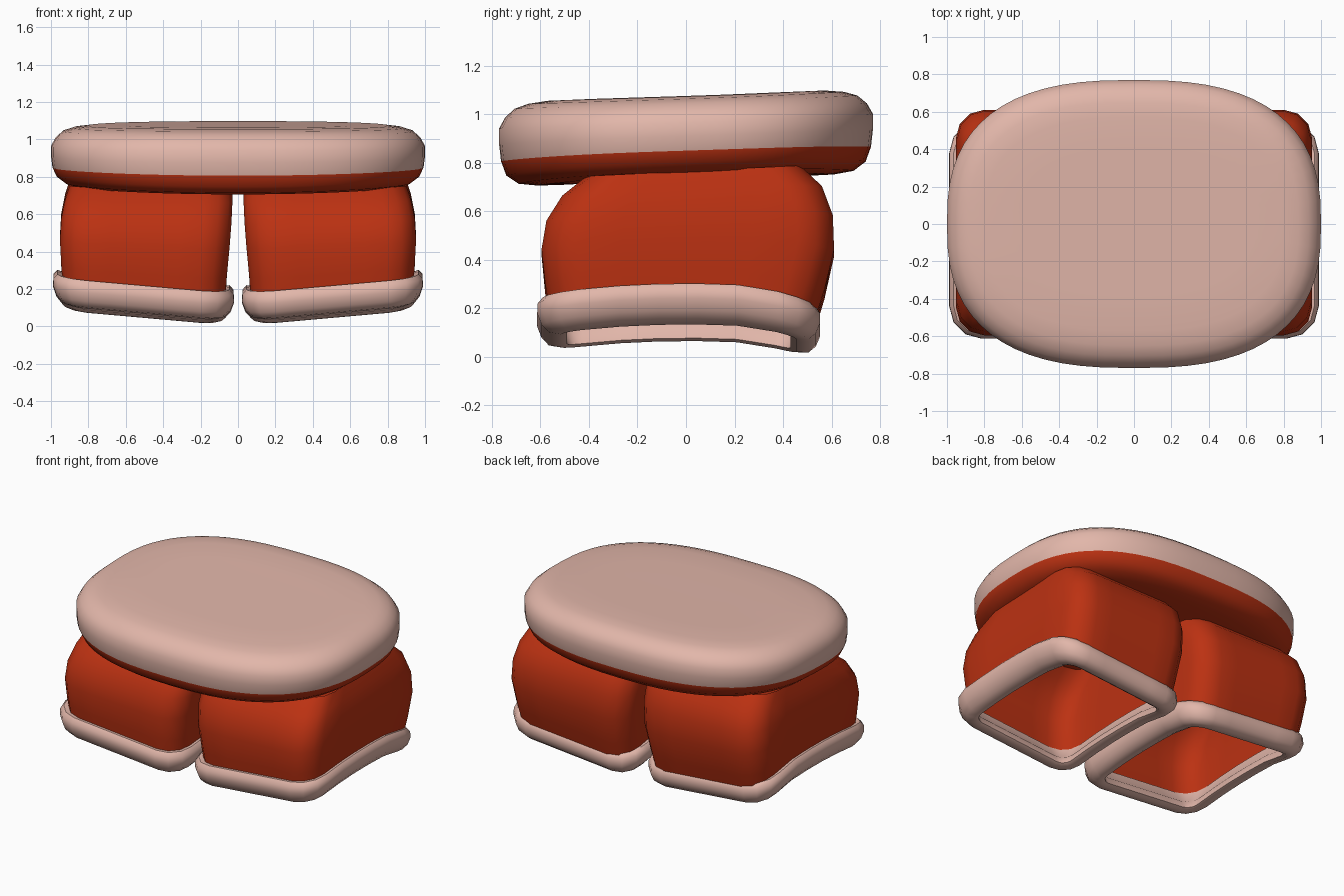
import bpy, bmesh, math

if "Cube" in bpy.data.objects:
    bpy.data.objects.remove(bpy.data.objects["Cube"])


def material(name, rgb):
    m = bpy.data.materials.new(name)
    m.diffuse_color = (*rgb, 1)
    m.use_nodes = True
    m.node_tree.nodes["Principled BSDF"].inputs["Base Color"].default_value = m.diffuse_color
    return m


PINK = material("dusty pink", (0.76, 0.47, 0.40))
RED = material("brick red", (0.50, 0.031, 0.006))


def loft(name, rings, mats, cap=False, close=False, mat_rule=None, angle=50):
    """Skin a list of equal-length rings of points."""
    bm = bmesh.new()
    rows = [[bm.verts.new(p) for p in ring] for ring in rings]
    n = len(rows[0])
    pairs = list(zip(rows, rows[1:])) + ([(rows[-1], rows[0])] if close else [])
    for k, (a, b) in enumerate(pairs):
        for i in range(n):
            j = (i + 1) % n
            f = bm.faces.new((a[i], a[j], b[j], b[i]))
            f.material_index = mat_rule(k) if mat_rule else 0
    if cap:
        bm.faces.new(rows[0][::-1]).material_index = mat_rule(0)
        bm.faces.new(rows[-1]).material_index = mat_rule(len(rows))
    bmesh.ops.recalc_face_normals(bm, faces=bm.faces)
    me = bpy.data.meshes.new(name)
    bm.to_mesh(me)
    bm.free()
    ob = bpy.data.objects.new(name, me)
    bpy.context.collection.objects.link(ob)
    for m in mats:
        me.materials.append(m)
    bpy.ops.object.select_all(action='DESELECT')
    ob.select_set(True)
    bpy.context.view_layer.objects.active = ob
    bpy.ops.object.shade_smooth_by_angle(angle=math.radians(angle))
    return ob


def rounded_rect(x0, x1, y0, y1, r, sides=5, arc=4):
    """Counter-clockwise outline with rounded corners and subdivided sides."""
    corners = [(x1 - r, y1 - r), (x0 + r, y1 - r), (x0 + r, y0 + r), (x1 - r, y0 + r)]
    pts = []
    for c, (cx, cy) in enumerate(corners):
        for k in range(arc):
            a = math.pi / 2 * (c + k / (arc - 1))
            pts.append((cx + r * math.cos(a), cy + r * math.sin(a)))
        nx, ny = corners[(c + 1) % 4]
        a = math.pi / 2 * (c + 1)
        ex, ey = nx + r * math.cos(a), ny + r * math.sin(a)
        sx, sy = pts[-1]
        for k in range(1, sides):
            t = k / sides
            pts.append((sx + (ex - sx) * t, sy + (ey - sy) * t))
    return pts


def hem(x, y):
    """Height of the hem: higher outside, dipping to front and back."""
    dip = 0.045 * (y / 0.6) ** 2 if y < 0.1 else 0.085 * ((y - 0.1) / 0.45) ** 2
    return 0.130 + 0.08 * (x - 0.06) / 0.9 - dip


# waistband pad: inset, height, how much the sides lift
PAD = [(0.28, 0.725, 0.03), (0.16, 0.725, 0.03), (0.08, 0.735, 0.035),
       (0.03, 0.77, 0.035), (0.008, 0.83, 0.02), (0.0, 0.90, 0.01),
       (0.0, 0.965, 0.0), (0.025, 1.01, 0.0), (0.065, 1.045, 0.0),
       (0.12, 1.063, 0.0), (0.20, 1.073, 0.0), (0.40, 1.075, 0.0), (0.6, 1.075, 0.0)]
rings = []
for inset, z, lift in PAD:
    ring = []
    for i in range(64):
        a = math.tau * i / 64
        c, s = math.cos(a), math.sin(a)
        x = (1 - inset) * math.copysign(abs(c) ** (2 / 2.6), c)
        y = (0.77 - inset) * math.copysign(abs(s) ** (2 / 2.6), s)
        tilt = 0.022 * (y / 0.7) + 0.010 * (y / 0.7) ** 2 * (y > 0)
        ring.append((x, y, z + lift * x * x + tilt))
    rings.append(ring)
loft("waistband_pad", rings, [PINK, RED], cap=True,
     mat_rule=lambda k: 1 if k < 4 else 0)

# leg sections: blend from hem to top, x range, y range
LEG = [(0.0, 0.07, 0.935, -0.555, 0.52), (0.25, 0.06, 0.945, -0.58, 0.57),
       (0.5, 0.045, 0.952, -0.595, 0.61), (0.7, 0.035, 0.945, -0.575, 0.605),
       (0.87, 0.03, 0.925, -0.51, 0.56), (1.0, 0.03, 0.90, -0.41, 0.47)]
# cuff cross-section: outward offset, height from the hem line
CUFF = [(-0.005, 0.085), (0.025, 0.092), (0.046, 0.07), (0.048, 0.03), (0.03, -0.02),
        (0.0, -0.055), (-0.05, -0.07), (-0.075, -0.06), (-0.06, -0.01), (-0.03, 0.02)]

for side, s in (("left", -1), ("right", 1)):
    # open leg tube
    rings = []
    for t, x0, x1, y0, y1 in LEG:
        ring = []
        for x, y in rounded_rect(x0, x1, y0, y1, 0.15):
            z0, z1 = hem(x, y), 0.765 + 0.05 * y
            ring.append((s * x, y, z0 + (z1 - z0) * t))
        rings.append(ring)
    loft(f"{side}_leg", rings, [RED])

    # padded cuff around the hem
    rings = []
    for out, dz in CUFF:
        pts = rounded_rect(0.07 - out, 0.94 + out, -0.565 - out, 0.505 + out, 0.13 + out * 0.9)
        rings.append([(s * x, y, hem(x, y) + dz) for x, y in pts])
    loft(f"{side}_cuff", rings, [PINK], close=True)
